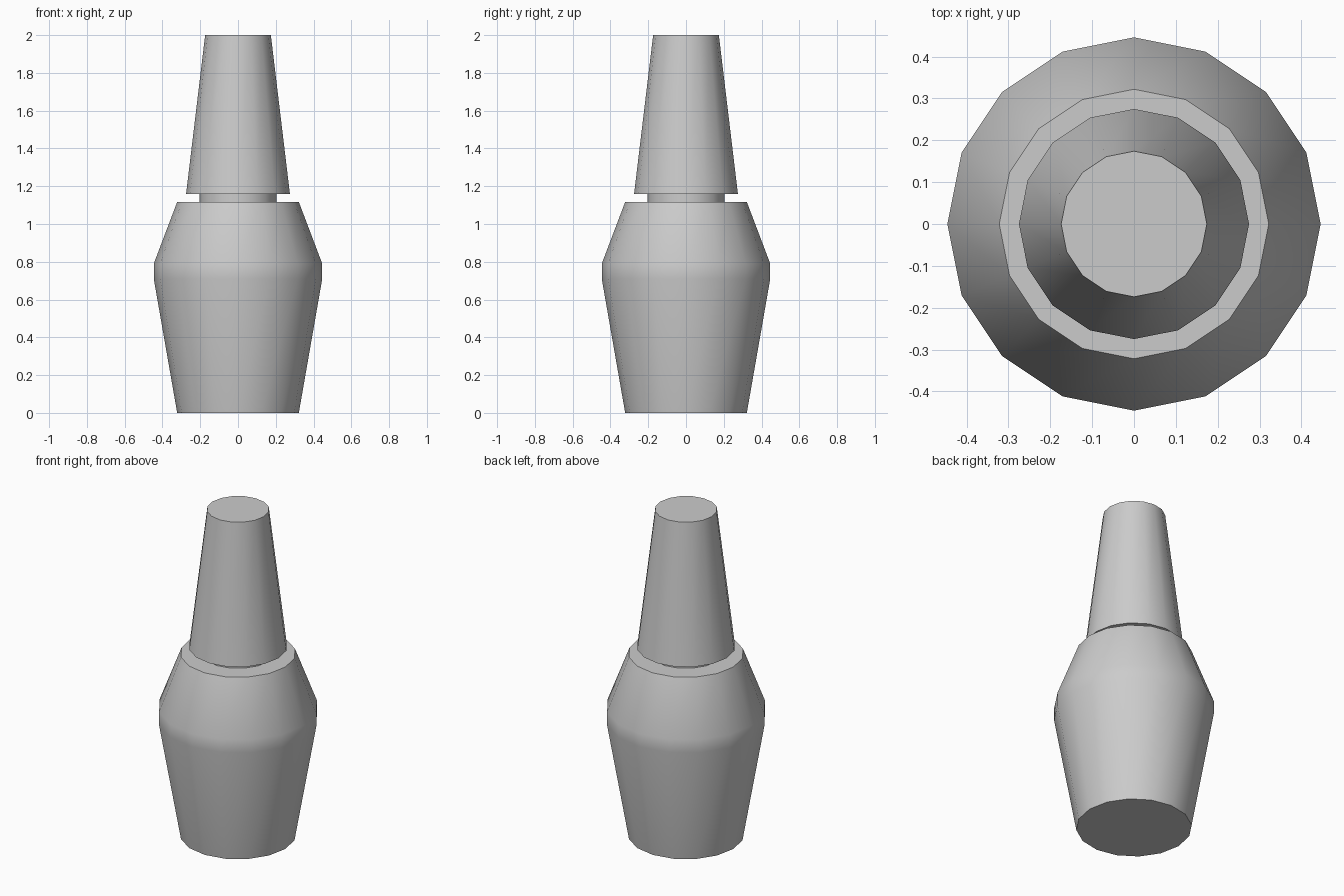
import bpy, bmesh
from math import cos, sin, pi, radians

if "Cube" in bpy.data.objects:
    bpy.data.objects.remove(bpy.data.objects["Cube"])

SIDES = 16


def lathe(name, profile, cap_bottom=False, cap_top=False):
    """Revolve (radius, z) points, listed bottom to top, around z."""
    bm = bmesh.new()
    rings = [[bm.verts.new((r * cos(2 * pi * i / SIDES), r * sin(2 * pi * i / SIDES), z))
              for i in range(SIDES)] for r, z in profile]
    for low, high in zip(rings, rings[1:]):
        for i in range(SIDES):
            j = (i + 1) % SIDES
            bm.faces.new((low[i], low[j], high[j], high[i]))
    if cap_bottom:
        bm.faces.new(rings[0][::-1])
    if cap_top:
        bm.faces.new(rings[-1])
    mesh = bpy.data.meshes.new(name)
    bm.to_mesh(mesh)
    bm.free()
    obj = bpy.data.objects.new(name, mesh)
    bpy.context.collection.objects.link(obj)
    bpy.ops.object.select_all(action='DESELECT')
    obj.select_set(True)
    bpy.context.view_layer.objects.active = obj
    bpy.ops.object.shade_smooth_by_angle(angle=radians(30))
    return obj


# Bottle body with its shoulder and short neck
lathe("bottle", [(0.322, 0), (0.446, 0.71), (0.446, 0.79), (0.322, 1.117),
                 (0.204, 1.117), (0.204, 1.158)], cap_bottom=True)

# Tall tapered cap, its underside meeting the neck
lathe("cap", [(0.204, 1.158), (0.275, 1.158), (0.174, 2.0)], cap_top=True)
